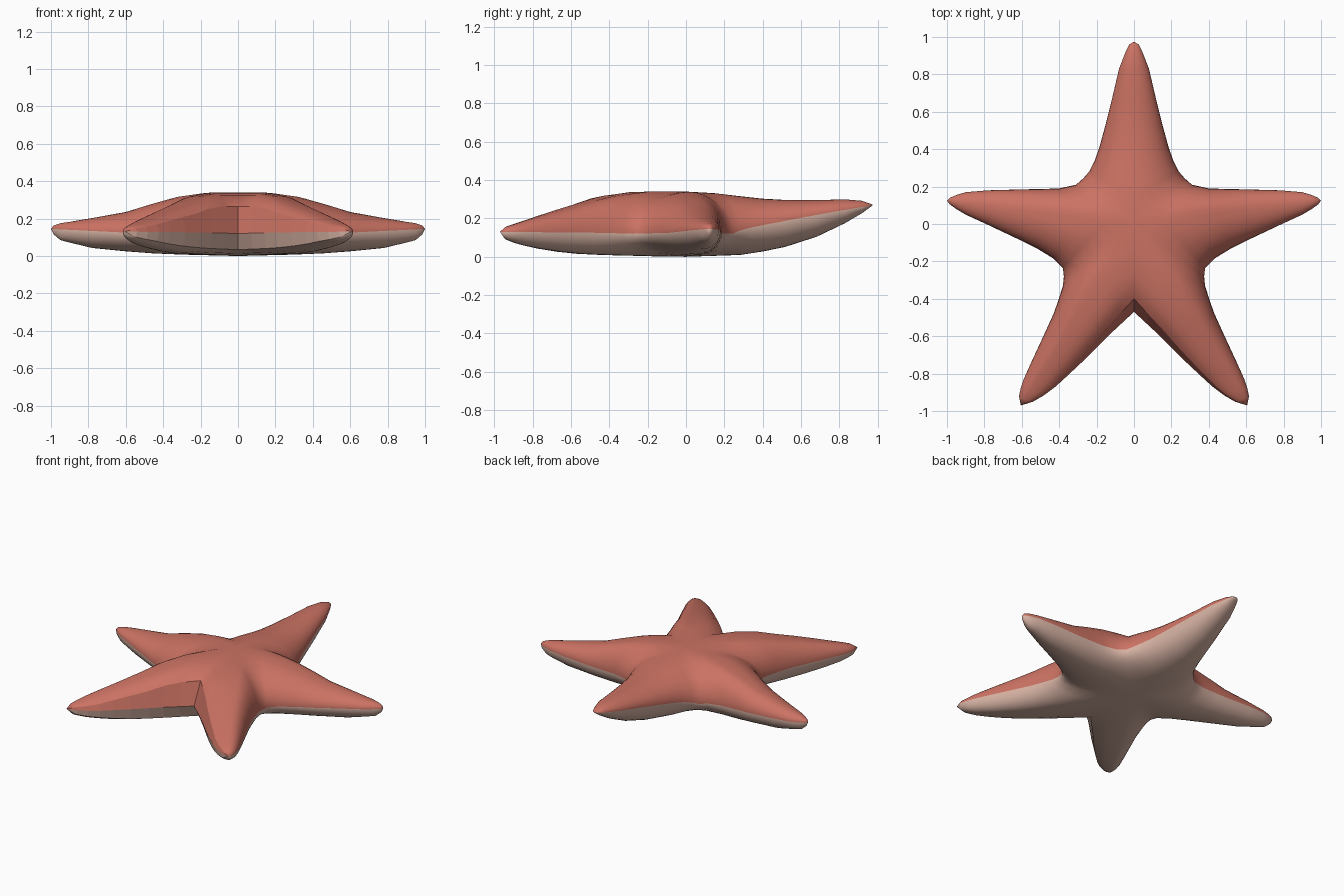
import bpy, bmesh, math
from mathutils import Vector

if "Cube" in bpy.data.objects:
    bpy.data.objects.remove(bpy.data.objects["Cube"])


def material(name, rgb):
    m = bpy.data.materials.new(name)
    m.diffuse_color = (*rgb, 1)
    m.use_nodes = True
    m.node_tree.nodes["Principled BSDF"].inputs["Base Color"].default_value = m.diffuse_color
    return m


def interp(table, x):
    for (a, fa), (b, fb) in zip(table, table[1:]):
        if x <= b:
            return fa + (fb - fa) * (x - a) / (b - a)
    return table[-1][1]


# half cross-sections, rim -> spine: (fraction inward, fraction of height)
N = 8
ROUND = [(1 - math.cos(i * math.pi / 2 / N), math.sin(i * math.pi / 2 / N)) for i in range(N + 1)]
WALL_TOP = [(0, 0), (.15, .66), (.28, .81), (.45, .92), (.7, .985), (1, 1)]
WALL_LOW = [(0, 0), (.12, .72), (.35, .9), (.65, .98), (1, 1)]

bm = bmesh.new()


def half_arm(side, tip, stations, top, low, rim, walled=False):
    """Skin between one outline side and the arm's spine, on both halves of the body."""
    tip = Vector(tip)
    side = [Vector(p) for p in side] + [tip]
    length = 1.0
    for sign in (1, -1):
        for is_top in (True, False):
            if walled:
                prof = WALL_TOP if is_top else WALL_LOW
            else:
                prof = ROUND
            rows = []
            for p, t in zip(side, stations):
                s = tip * t
                zr = interp(rim, t)
                zs = interp(top if is_top else low, t)
                row = []
                for u, h in prof:
                    q = p.lerp(s, u)
                    row.append(bm.verts.new((sign * q.x, q.y, zr + (zs - zr) * h)))
                rows.append(row)
            for a, b in zip(rows, rows[1:]):
                for j in range(len(prof) - 1):
                    f = bm.faces.new((a[j], a[j + 1], b[j + 1], b[j]))
                    f.material_index = 0 if is_top else 1
                    f.smooth = not (walled and j == 0)


# back arm, tip lifted
half_arm([(.27, .245), (.24, .28), (.21, .34), (.185, .41), (.155, .52), (.115, .68),
          (.08, .83), (.045, .92), (.025, .96)], (0, .975),
         [0, .15, .29, .41, .53, .70, .85, .94, .985, 1],
         [(0, .34), (.1, .338), (.25, .32), (.42, .302), (.6, .293), (.87, .30), (.96, .29), (1, .27)],
         [(0, 0), (.3, .01), (.5, .042), (.7, .105), (.85, .175), (.96, .238), (1, .27)],
         [(0, .12), (.4, .165), (.85, .245), (1, .27)])

# side arms
side_st = [0, .15, .3, .45, .6, .78, .9, .95, .985, 1]
side_h = ([(0, .34), (.2, .338), (.35, .31), (.6, .235), (.85, .19), (.95, .175), (.985, .163), (1, .145)],
          [(0, 0), (.4, .01), (.6, .025), (.8, .045), (.95, .085), (.985, .115), (1, .145)],
          [(0, .12), (.6, .125), (1, .145)])
half_arm([(.27, .245), (.31, .21), (.40, .19), (.50, .187), (.6, .185), (.78, .18),
          (.90, .17), (.95, .155), (.985, .14)], (1, .125), side_st, *side_h)
half_arm([(.375, -.28), (.38, -.235), (.43, -.185), (.52, -.13), (.6, -.09), (.78, -.005),
          (.90, .05), (.95, .08), (.985, .105)], (1, .125), side_st, *side_h)

# front arms, flat-cut on their inner sides
front_st = [0, .2, .38, .54, .66, .78, .87, .92, .965, 1]
front_h = ([(0, .34), (.25, .34), (.41, .315), (.62, .26), (.83, .2), (.965, .157), (1, .13)],
           [(0, 0), (.5, .01), (.72, .03), (.9, .065), (.965, .09), (1, .13)],
           [(0, .12), (1, .13)])
half_arm([(.375, -.28), (.38, -.33), (.405, -.41), (.43, -.48), (.48, -.59), (.545, -.73),
          (.59, -.83), (.605, -.875), (.615, -.92)], (.605, -.97), front_st, *front_h)
half_arm([(0, -.47), (.07, -.535), (.14, -.60), (.20, -.66), (.28, -.74), (.36, -.815),
          (.42, -.87), (.48, -.915), (.54, -.95)], (.605, -.97), front_st, *front_h, walled=True)

# weld the halves into one skin
bmesh.ops.remove_doubles(bm, verts=bm.verts, dist=.0008)
bmesh.ops.recalc_face_normals(bm, faces=bm.faces)
mesh = bpy.data.meshes.new("starfish_body")
bm.to_mesh(mesh)
bm.free()
mesh.materials.append(material("coral red", (.60, .17, .125)))
mesh.materials.append(material("pale underside", (.68, .45, .37)))
bpy.context.collection.objects.link(bpy.data.objects.new("starfish_body", mesh))
